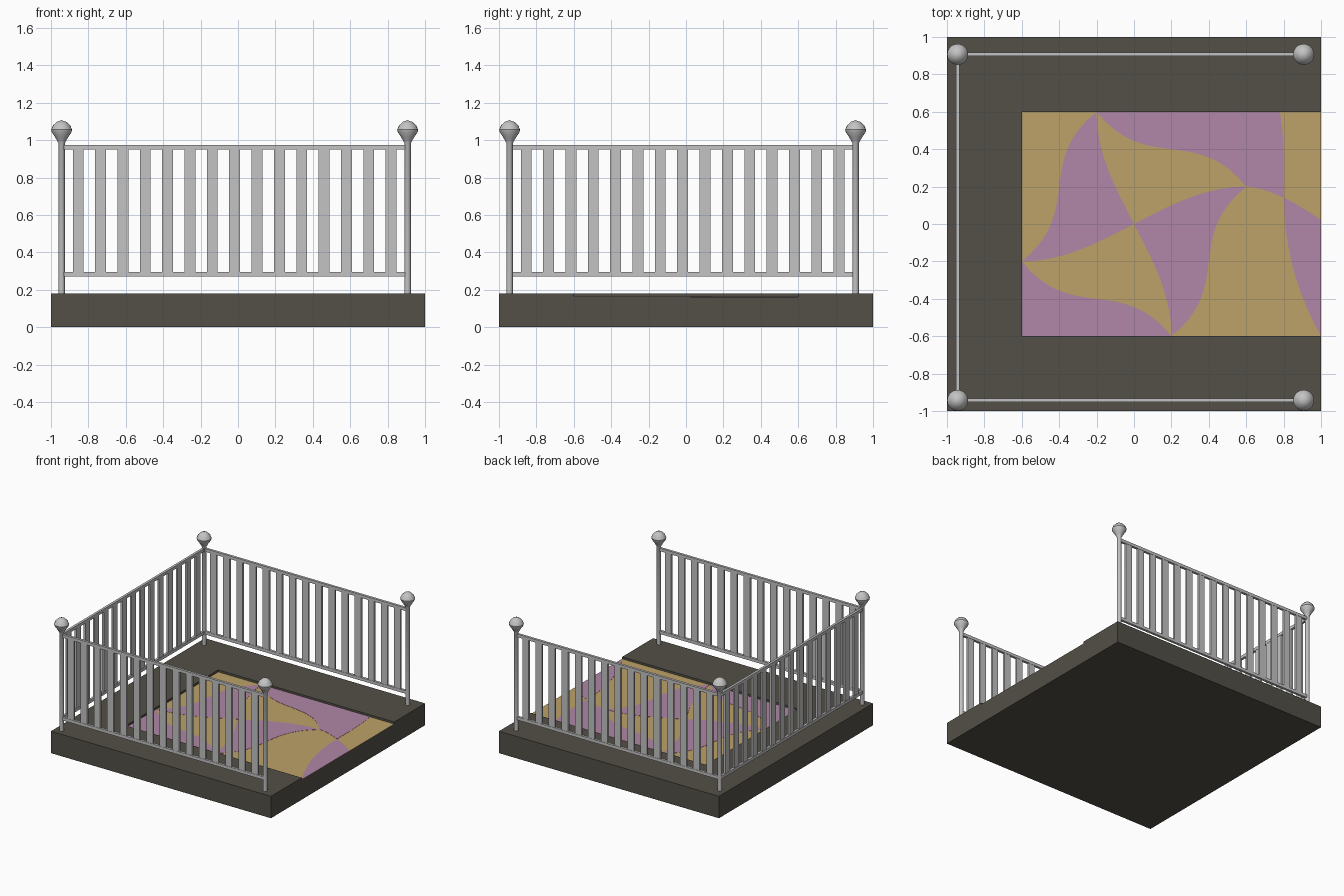
import bpy, bmesh, math
from mathutils import Matrix, Vector

if "Cube" in bpy.data.objects:
    bpy.data.objects.remove(bpy.data.objects["Cube"])


def mat(name, rgb):
    m = bpy.data.materials.new(name)
    m.diffuse_color = (*rgb, 1)
    m.use_nodes = True
    m.node_tree.nodes["Principled BSDF"].inputs["Base Color"].default_value = m.diffuse_color
    return m


STONE = mat("dark stone", (0.084, 0.080, 0.063))
METAL = mat("grey metal", (0.55, 0.55, 0.55))
TAN = mat("tan tile", (0.515, 0.36, 0.138))
MAUVE = mat("mauve tile", (0.44, 0.238, 0.386))


def make(name, bm, material):
    bmesh.ops.recalc_face_normals(bm, faces=bm.faces)
    me = bpy.data.meshes.new(name)
    bm.to_mesh(me)
    bm.free()
    me.materials.append(material)
    ob = bpy.data.objects.new(name, me)
    bpy.context.collection.objects.link(ob)
    return ob


def add_box(bm, lo, hi):
    lo, hi = Vector(lo), Vector(hi)
    bmesh.ops.create_cube(bm, size=1, matrix=Matrix.Translation((lo + hi) / 2)
                          @ Matrix.Diagonal((*(hi - lo), 1)))


def prism(name, pts, z0, z1, material):
    bm = bmesh.new()
    f = bm.faces.new([bm.verts.new((x, y, z0)) for x, y in pts])
    r = bmesh.ops.extrude_face_region(bm, geom=[f])
    up = [v for v in r["geom"] if isinstance(v, bmesh.types.BMVert)]
    bmesh.ops.translate(bm, verts=up, vec=(0, 0, z1 - z0))
    bmesh.ops.triangulate(bm, faces=[f for f in bm.faces if len(f.verts) > 4])
    return make(name, bm, material)


# Base slab: lower slab with a raised U-shaped border around the sunken floor
TOP, FLOOR = 0.18, 0.163
prism("base_slab", [(-1, -1), (1, -1), (1, 1), (-1, 1)], 0, FLOOR - 0.001, STONE)
prism("base_border", [(1, -1), (1, -0.6), (-0.6, -0.6), (-0.6, 0.6), (1, 0.6),
                      (1, 1), (-1, 1), (-1, -1)], FLOOR - 0.001, TOP, STONE)
prism("tan_floor", [(-0.6, -0.6), (1, -0.6), (1, 0.6), (-0.6, 0.6)],
      FLOOR - 0.001, FLOOR, TAN)


# Pinwheel pattern: mauve plates bounded by curves
def sample(fn, a, b, n=20):
    return [fn(a + (b - a) * i / n) for i in range(n + 1)]


def rot(pts, turns):
    for _ in range(turns):
        pts = [(-y, x) for x, y in pts]
    return pts


def spoke(x):
    if x <= 0.6:
        return (x, 0.2 * math.sin(math.pi * x / 1.2))
    return (x, 0.2 - 0.18 * ((x - 0.6) / 0.4) ** 1.6)


def rim(t):
    return (0.2 + 0.4 * t, 0.4 - 0.2 * (0.25 * t + 0.75 * t ** 3))


def side(y):
    if y > 0.14:
        return (0.803 - 0.023 * max(0, (y - 0.3) / 0.3) ** 2, y)
    return (0.803 + 0.197 * ((0.14 - y) / 0.74) ** 2.1, y)


blade = (sample(spoke, 0, 0.6) + rot(sample(rim, -1, 1), 3)[1:]
         + rot(sample(spoke, 0.6, 0), 3)[1:-1])
# the rim turned a quarter clockwise runs from (0.6, 0.2) to (0.2, -0.6)
shapes = {
    "right_blade": blade,
    "left_blade": rot(blade, 2),
    "back_tile": sample(rim, -1, 1) + sample(spoke, 0.6, 0.803)[1:] + sample(side, 0.145, 0.6),
    "corner_tile": rot(sample(rim, -1, 1), 2) + [(-0.6, -0.6)],
    "end_tile": sample(spoke, 0.803, 1) + sample(side, -0.6, 0.135),
}
for name, pts in shapes.items():
    prism(name, pts, FLOOR, FLOOR + 0.0015, MAUVE)

# Railings: two rails and fifteen slats per panel, along +x from the origin
LO, HI = -0.943, 0.907
LENGTH = HI - LO


def railing(name, start, angle):
    bm = bmesh.new()
    for z0, z1 in ((0.27, 0.295), (0.95, 0.975)):
        add_box(bm, (0, -0.01, z0), (LENGTH, 0.01, z1))
    for i in range(15):
        x = LENGTH / 2 + (i - 7) * 0.1195
        add_box(bm, (x - 0.029, -0.008, 0.293), (x + 0.029, 0.008, 0.952))
    bm.transform(Matrix.Translation((*start, 0)) @ Matrix.Rotation(angle, 4, "Z"))
    make(name, bm, METAL)


railing("front_railing", (LO, LO), 0)
railing("back_railing", (LO, HI), 0)
railing("left_railing", (LO, LO), math.pi / 2)

# Corner posts with round finials, lathed from one profile
PROFILE = [(0.017, TOP - 0.005), (0.017, 0.985), (0.026, 1.0), (0.034, 1.015),
           (0.053, 1.043), (0.056, 1.056), (0.046, 1.079), (0.026, 1.098), (0, 1.107)]


def post(name, x, y):
    bm = bmesh.new()
    vs = [bm.verts.new((r, 0, z)) for r, z in PROFILE]
    es = [bm.edges.new(p) for p in zip(vs, vs[1:])]
    bmesh.ops.spin(bm, geom=vs + es, cent=(0, 0, 0), axis=(0, 0, 1),
                   angle=2 * math.pi, steps=20, use_duplicate=False)
    bmesh.ops.remove_doubles(bm, verts=bm.verts, dist=0.0005)
    bmesh.ops.translate(bm, verts=bm.verts, vec=(x, y, 0))
    ob = make(name, bm, METAL)
    bpy.ops.object.select_all(action="DESELECT")
    ob.select_set(True)
    bpy.context.view_layer.objects.active = ob
    bpy.ops.object.shade_smooth_by_angle(angle=math.radians(35))


for ny, y in (("front", LO), ("back", HI)):
    for nx, x in (("left", LO), ("right", HI)):
        post(f"{ny}_{nx}_post", x, y)
